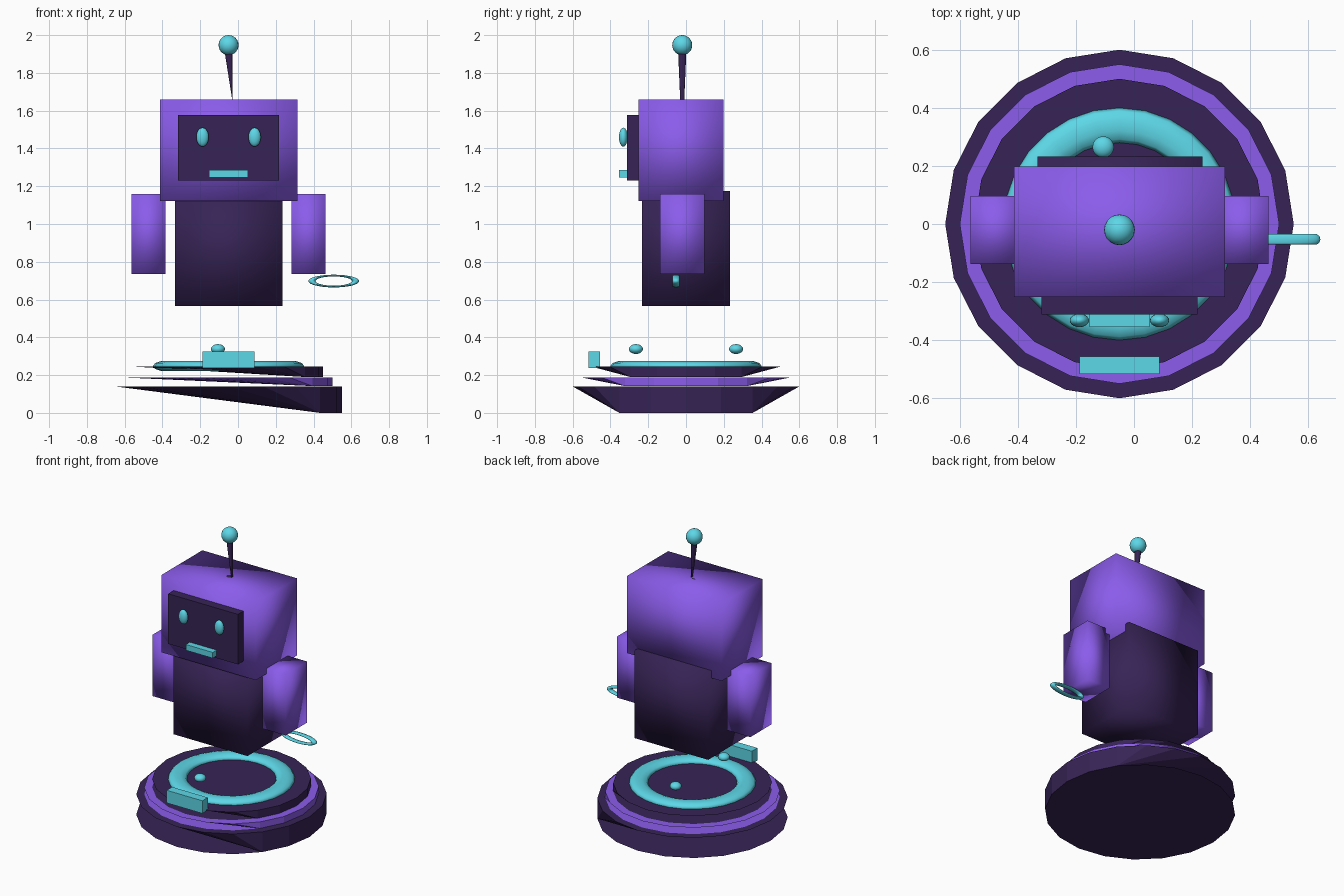
import bpy, bmesh, math
from mathutils import Matrix

if "Cube" in bpy.data.objects:
    bpy.data.objects.remove(bpy.data.objects["Cube"])


def material(name, rgb):
    m = bpy.data.materials.new(name)
    m.diffuse_color = (*rgb, 1)
    m.use_nodes = True
    m.node_tree.nodes["Principled BSDF"].inputs["Base Color"].default_value = m.diffuse_color
    return m


PURPLE = material("purple", (0.258, 0.107, 0.83))
DARK = material("dark_violet", (0.038, 0.017, 0.092))
CYAN = material("cyan", (0.11, 0.68, 0.80))
CX = -0.05  # symmetry axis of the robot


def finish(bm, name, mat, smooth):
    me = bpy.data.meshes.new(name)
    for f in bm.faces:
        f.smooth = smooth
    bm.to_mesh(me)
    bm.free()
    me.materials.append(mat)
    ob = bpy.data.objects.new(name, me)
    bpy.context.collection.objects.link(ob)
    return ob


def box(name, mat, x, y, z, smooth=False):
    """Box given by (min, max) ranges."""
    bm = bmesh.new()
    size = [b - a for a, b in (x, y, z)]
    mid = [(a + b) / 2 for a, b in (x, y, z)]
    bmesh.ops.create_cube(bm, size=1, matrix=Matrix.Translation(mid) @ Matrix.Diagonal((*size, 1)))
    return finish(bm, name, mat, smooth)


def ball(name, mat, loc, radii):
    bm = bmesh.new()
    bmesh.ops.create_uvsphere(bm, u_segments=20, v_segments=12, radius=1,
                              matrix=Matrix.Translation(loc) @ Matrix.Diagonal((*radii, 1)))
    return finish(bm, name, mat, True)


def torus(name, mat, loc, major, minor, scale, rot_x=0, n=28, m=10):
    """Ring about z, turned about x, then squashed by scale."""
    bm = bmesh.new()
    grid = []
    for i in range(n):
        a = 2 * math.pi * i / n
        row = []
        for j in range(m):
            b = 2 * math.pi * j / m
            r = major + minor * math.cos(b)
            row.append(bm.verts.new((r * math.cos(a), r * math.sin(a), minor * math.sin(b))))
        grid.append(row)
    for i in range(n):
        for j in range(m):
            i2, j2 = (i + 1) % n, (j + 1) % m
            bm.faces.new((grid[i][j], grid[i2][j], grid[i2][j2], grid[i][j2]))
    bm.transform(Matrix.Translation(loc) @ Matrix.Diagonal((*scale, 1)) @ Matrix.Rotation(rot_x, 4, 'X'))
    return finish(bm, name, mat, True)


def wedge_disc(name, mat, loc, r, z0, z1, n=20, spread=2, smooth=False):
    """Two flat caps joined by a wall that gathers to the right of the lower rim."""
    bm = bmesh.new()

    def rim(z):
        return [bm.verts.new((loc[0] + r * math.cos(2 * math.pi * i / n),
                              loc[1] + r * math.sin(2 * math.pi * i / n), z)) for i in range(n)]
    low, top = rim(z0), rim(z1)
    bm.faces.new(top)
    bm.faces.new(low[::-1])

    def gathered(i):
        return low[max(-spread, min(spread, i)) % n]
    for i in range(-n // 2, n // 2):
        loop = [top[(i + 1) % n], top[i % n], gathered(i), gathered(i + 1)]
        bm.faces.new(list(dict.fromkeys(loop))[::-1])
    if spread:
        bm.faces.new((top[n // 2], low[spread], low[-spread]))
    return finish(bm, name, mat, smooth)


# stepped base
wedge_disc("base_lower", DARK, (CX, 0), 0.60, 0.0, 0.14)
wedge_disc("base_middle", PURPLE, (CX, 0), 0.55, 0.142, 0.187)
wedge_disc("base_upper", DARK, (CX, 0), 0.50, 0.19, 0.245)
torus("base_glow_ring", CYAN, (CX, 0, 0.248), 0.34, 0.06, (1, 1, 0.45))
box("base_front_plate", CYAN, (-0.187, 0.087), (-0.516, -0.456), (0.237, 0.325))
for side, y in (("front", -0.265), ("back", 0.265)):
    ball("base_stud_" + side, CYAN, (-0.106, y, 0.338), (0.037, 0.037, 0.026))

# torso and arms
box("torso", DARK, (-0.333, 0.235), (-0.232, 0.232), (0.567, 1.175), True)
for side, s in (("left", -1), ("right", 1)):
    xs = sorted((CX + s * 0.333, CX + s * 0.513))
    box("arm_" + side, PURPLE, xs, (-0.137, 0.097), (0.735, 1.16), True)

# ring held at the right hand
torus("hand_ring", CYAN, (0.507, -0.053, 0.698), 0.116, 0.019, (1, 1, 0.25), math.pi / 2)

# head and face
box("head", PURPLE, (-0.413, 0.314), (-0.252, 0.198), (1.123, 1.66), True)
box("face_panel", DARK, (-0.318, 0.218), (-0.312, -0.25), (1.23, 1.578))
for side, s in (("left", -1), ("right", 1)):
    ball("eye_" + side, CYAN, (CX + s * 0.138, -0.332, 1.46), (0.033, 0.023, 0.05))
box("mouth", CYAN, (-0.153, 0.054), (-0.355, -0.309), (1.246, 1.286))

# antenna
wedge_disc("antenna_rod", DARK, (CX, -0.02), 0.022, 1.66, 1.92, n=12, spread=1)
ball("antenna_tip", CYAN, (CX, -0.02, 1.947), (0.053,) * 3)
